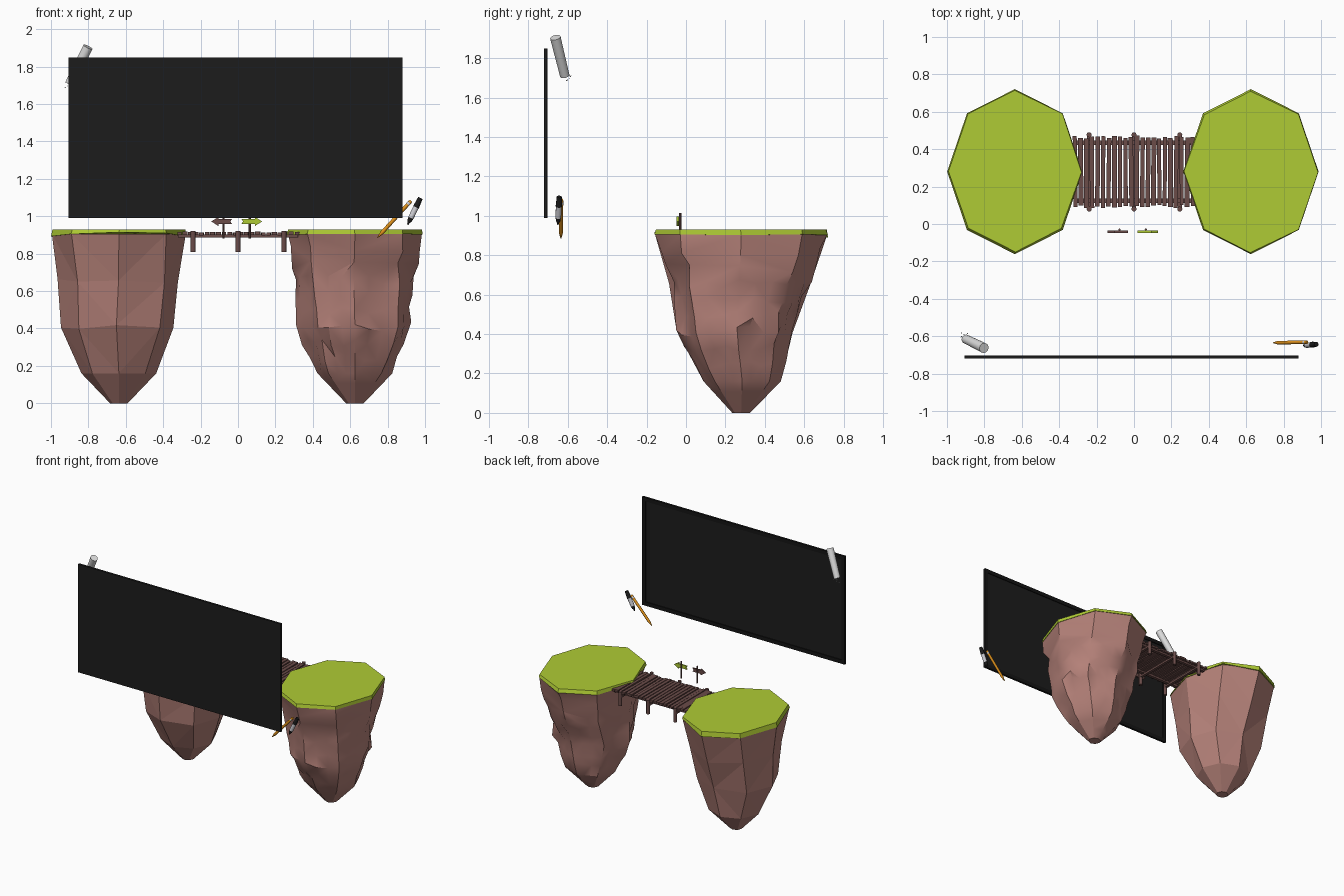
import bpy, bmesh, math, random
from mathutils import Vector

if "Cube" in bpy.data.objects:
    bpy.data.objects.remove(bpy.data.objects["Cube"])

random.seed(4)


def material(name, rgb):
    m = bpy.data.materials.new(name)
    m.diffuse_color = (*rgb, 1)
    m.use_nodes = True
    m.node_tree.nodes["Principled BSDF"].inputs["Base Color"].default_value = m.diffuse_color
    return m


GRASS = material("lime_grass", (0.43, 0.60, 0.035))
ROCK = material("dusty_pink_rock", (0.47, 0.225, 0.195))
WOOD = material("dark_brown_wood", (0.145, 0.072, 0.066))
SLATE = material("black_slate", (0.0115, 0.0115, 0.0115))
FRAME = material("black_frame", (0.007, 0.007, 0.007))
CHALK = material("chalk_white", (0.72, 0.72, 0.72))
ORANGE = material("pencil_orange", (0.75, 0.29, 0.012))
SILVER = material("pen_silver", (0.60, 0.60, 0.64))


def finish(bm, name, mat, smooth=None):
    bmesh.ops.recalc_face_normals(bm, faces=bm.faces)
    me = bpy.data.meshes.new(name)
    bm.to_mesh(me)
    bm.free()
    me.materials.append(mat)
    ob = bpy.data.objects.new(name, me)
    bpy.context.collection.objects.link(ob)
    if smooth:
        bpy.ops.object.select_all(action='DESELECT')
        ob.select_set(True)
        bpy.context.view_layer.objects.active = ob
        bpy.ops.object.shade_smooth_by_angle(angle=math.radians(smooth))
    return ob


def box(name, lo, hi, mat, turn=0):
    bm = bmesh.new()
    bmesh.ops.create_cube(bm, size=1)
    lo, hi = Vector(lo), Vector(hi)
    for v in bm.verts:
        p = Vector(v.co[i] * (hi - lo)[i] for i in range(3))
        p = Vector((p.x - p.y * turn, p.y + p.x * turn, p.z))
        v.co = p + (lo + hi) / 2
    return finish(bm, name, mat)


def rod(name, a, b, r1, r2, mat, sides=12):
    a, b = Vector(a), Vector(b)
    bm = bmesh.new()
    bmesh.ops.create_cone(bm, cap_ends=True, segments=sides, radius1=r1, radius2=r2,
                          depth=(b - a).length)
    q = (b - a).to_track_quat('Z', 'Y')
    for v in bm.verts:
        v.co = q @ v.co + (a + b) / 2
    return finish(bm, name, mat, 40)


def octagon(bm, cx, cy, rx, ry, z, wobble=0.0, wz=0.0):
    j = lambda w: random.uniform(-w, w)
    return [bm.verts.new((cx + rx * math.cos(k * math.pi / 4) + j(wobble),
                          cy + ry * math.sin(k * math.pi / 4) + j(wobble),
                          z + j(wz))) for k in range(8)]


def loft(bm, rings):
    for a, b in zip(rings, rings[1:]):
        for k in range(8):
            n = (k + 1) % 8
            bm.faces.new((a[k], a[n], b[n], b[k]))
    bm.faces.new(rings[0][::-1])
    bm.faces.new(rings[-1])


# Floating islands: z, centre y, x radius, y radius of each ring
RINGS = [(0, .28, .047, .045), (.16, .285, .2, .196), (.41, .255, .305, .295),
         (.66, .27, .325, .345), (.905, .28, .358, .437)]


def island(side, cx, detailed):
    bm = bmesh.new()
    rings = []
    for z, cy, rx, ry in RINGS:
        w = 0.015 if z in (.41, .66) else 0
        rings.append(octagon(bm, cx, cy, rx, ry, z, w, w))
    loft(bm, rings)
    if detailed:  # weathered rock with small smooth bumps
        edges = [e for e in bm.edges if any(.1 < v.co.z < .9 for v in e.verts)]
        bmesh.ops.subdivide_edges(bm, edges=edges, cuts=2, use_grid_fill=True)
        for v in bm.verts:
            if .18 < v.co.z < .88:
                s = 1 + random.uniform(-.045, .045)
                v.co.x = cx + (v.co.x - cx) * s
                v.co.y = .27 + (v.co.y - .27) * s
                v.co.z += random.uniform(-.02, .02)
    bmesh.ops.triangulate(bm, faces=[f for f in bm.faces if len(f.verts) == 4])
    finish(bm, side + "_island_rock", ROCK, 32 if detailed else None)

    # grass cap, ragged lower edge on the plain island
    bm = bmesh.new()
    drop = 0.004 if detailed else 0.014
    low = octagon(bm, cx, .28, .362, .441, .903, 0, drop)
    top = octagon(bm, cx, .28, .356, .433, .93, .004)
    loft(bm, [low, top])
    finish(bm, side + "_island_grass", GRASS)


island("left", -.637, False)
island("right", .625, True)

# Bridge planks, slightly uneven
N = 22
for i in range(N):
    x = -.315 + .63 * i / (N - 1)
    w = random.uniform(.0105, .0135)
    e0, e1 = random.uniform(-.008, .008), random.uniform(-.008, .008)
    dz = random.uniform(-.003, .003)
    box("bridge_plank", (x - w, .093 + e0, .9 + dz), (x + w, .465 + e1, .916 + dz),
        WOOD, random.uniform(-.015, .015))

# Bridge beams and posts
for y in (.125, .435):
    box("bridge_beam", (-.32, y - .012, .885), (.32, y + .012, .902), WOOD)
for x in (-.24, 0, .245):
    box("bridge_cross_beam", (x - .011, .08, .872), (x + .011, .475, .888), WOOD)
    for y in (.08, .477):
        rod("bridge_post", (x, y, .81), (x, y, .92), .0135, .0135, WOOD)


# Arrow signs on thin posts
def arrow_sign(name, x, d, mat):
    prof = [(-.045, -.014), (.028, -.014), (.028, -.024), (.066, 0),
            (.028, .024), (.028, .014), (-.045, .014), (-.036, 0)]
    bm = bmesh.new()
    f = bm.faces.new([bm.verts.new((x + d * px, -.047, .972 + pz)) for px, pz in prof])
    ext = bmesh.ops.extrude_face_region(bm, geom=[f])["geom"]
    for v in ext:
        if isinstance(v, bmesh.types.BMVert):
            v.co.y += .012
    finish(bm, name, mat)
    rod(name + "_post", (x, -.03, .88), (x, -.03, 1.015), .006, .006, WOOD, 8)


arrow_sign("left_arrow_sign", -.077, -1, WOOD)
arrow_sign("right_arrow_sign", .063, 1, GRASS)

# Blackboard with a raised frame on the side facing the islands
X0, X1, Z0, Z1, T = -.905, .88, .99, 1.85, .03
box("blackboard_panel", (X0, -.72, Z0), (X1, -.71, Z1), SLATE)
for lo, hi in (((X0, Z0), (X1, Z0 + T)), ((X0, Z1 - T), (X1, Z1)),
               ((X0, Z0 + T), (X0 + T, Z1 - T)), ((X1 - T, Z0 + T), (X1, Z1 - T))):
    box("blackboard_frame", (lo[0], -.71, lo[1]), (hi[0], -.703, hi[1]), FRAME)

# Chalk stick with crumbs at its worn end
rod("chalk_stick", (-.802, -.663, 1.905), (-.9, -.615, 1.71), .027, .024, CHALK, 24)
for i in range(10):
    p = Vector((-.908, -.598, 1.7)) + Vector(random.uniform(-.018, .018) for _ in range(3))
    h = Vector((.002, .002, .002))
    box("chalk_crumb", p - h, p + h, CHALK)


def along(a, b, parts, label):
    a, b = Vector(a), Vector(b)
    for part, t0, t1, r0, r1, mat in parts:
        rod(label + part, a.lerp(b, t0), a.lerp(b, t1), r0, r1, mat, 10)


# Pencil and marker pen beside the board corner
along((.745, -.635, .885), (.925, -.632, 1.082),
      [("tip", 0, .14, .002, .01, ORANGE), ("body", .14, .9, .01, .01, ORANGE),
       ("ferrule", .9, .95, .0105, .0105, SILVER), ("end", .95, 1, .01, .009, ORANGE)],
      "pencil_")
along((.907, -.65, .955), (.975, -.643, 1.097),
      [("tip", 0, .12, .003, .009, SLATE), ("collar", .12, .25, .011, .014, SLATE),
       ("body", .25, .65, .015, .015, SILVER), ("cap", .65, 1, .0165, .013, SLATE)],
      "marker_")
